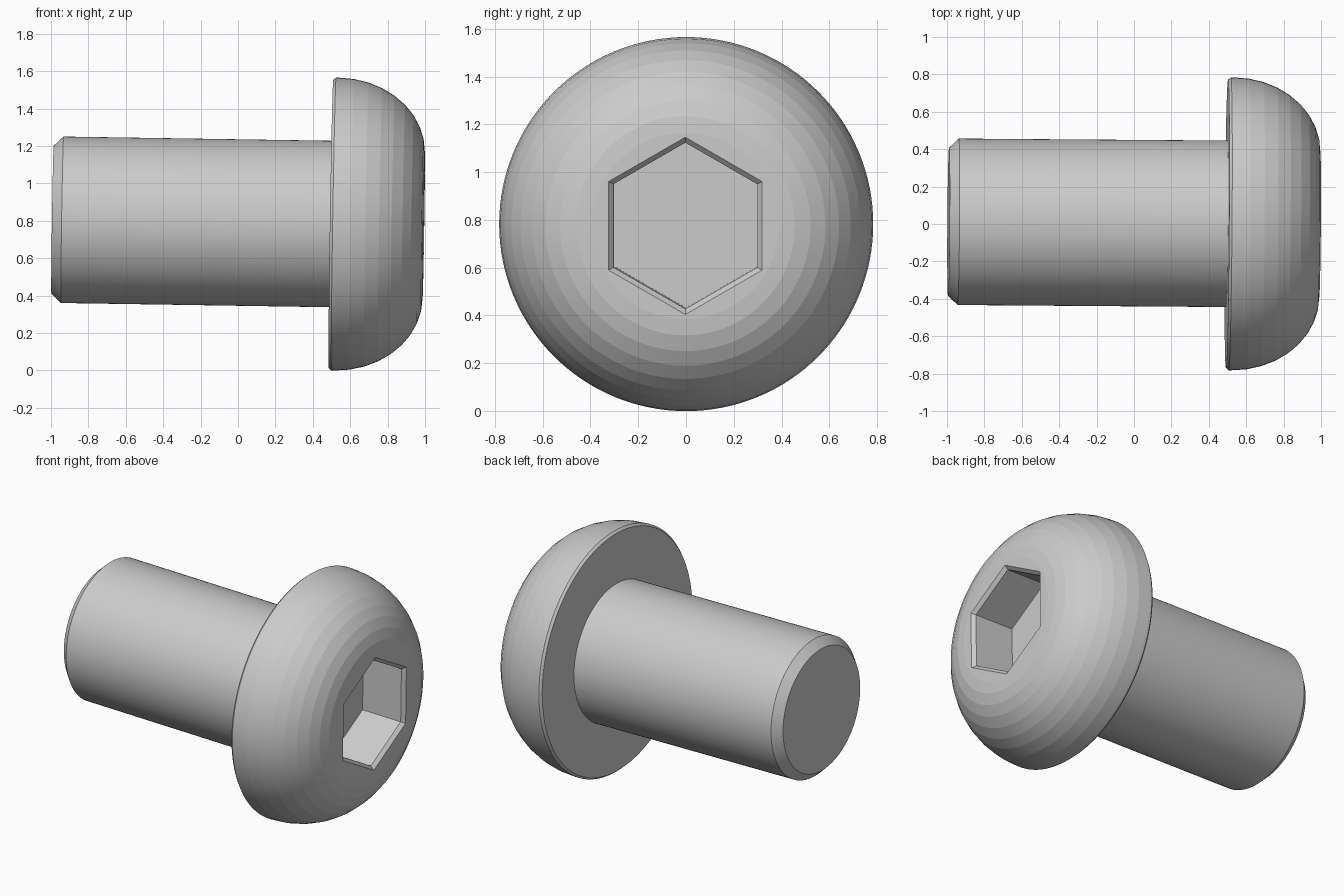
import bpy, bmesh
from math import sin, cos, pi, radians

if "Cube" in bpy.data.objects:
    bpy.data.objects.remove(bpy.data.objects["Cube"])

def make_object(name, bm):
    bmesh.ops.recalc_face_normals(bm, faces=bm.faces[:])
    me = bpy.data.meshes.new(name)
    bm.to_mesh(me)
    bm.free()
    ob = bpy.data.objects.new(name, me)
    bpy.context.collection.objects.link(ob)
    return ob

def stack(name, profile, sides):
    """Solid of rings (radius, height) around local z."""
    bm = bmesh.new()
    rings = [[bm.verts.new((r * cos(2 * pi * i / sides), r * sin(2 * pi * i / sides), z))
              for i in range(sides)] for r, z in profile]
    for a, b in zip(rings, rings[1:]):
        for i in range(sides):
            j = (i + 1) % sides
            bm.faces.new((a[i], a[j], b[j], b[i]))
    bm.faces.new(rings[0])
    bm.faces.new(rings[-1])
    return make_object(name, bm)

# Screw: chamfered shank, flat underside, domed head (z = 0 is the head underside)
HEAD_R, HEAD_H, FACE_R, STEPS = 0.783, 0.496, 0.39, 9
profile = [(0.395, -1.489), (0.445, -1.437), (0.445, 0), (HEAD_R - 0.013, 0), (HEAD_R, 0.015)]
profile += [(FACE_R + (HEAD_R - FACE_R) * cos(t), 0.03 + (HEAD_H - 0.03) * sin(t))
            for t in (pi / 2 * k / STEPS for k in range(STEPS + 1))]
screw = stack("button_head_screw", profile, 128)

# Hex socket with a chamfered rim
cutter = stack("socket_cutter", [(0.348, HEAD_H - 0.3), (0.348, HEAD_H - 0.022),
                                 (0.371, HEAD_H), (0.371, HEAD_H + 0.1)], 6)
cutter.hide_render = True
mod = screw.modifiers.new("socket", 'BOOLEAN')
mod.operation = 'DIFFERENCE'
mod.solver = 'EXACT'
mod.object = cutter
bpy.context.view_layer.objects.active = screw
screw.select_set(True)
bpy.ops.object.modifier_apply(modifier=mod.name)
bpy.data.objects.remove(cutter)

# Smooth round the axis, crisp between the dome bands
bpy.ops.object.shade_smooth_by_angle(angle=radians(4))

# Lay along x, resting slightly tilted
screw.rotation_euler = (0, pi / 2 + 0.0157, -0.0075)
screw.location = (0.497, 0.001, HEAD_R)
